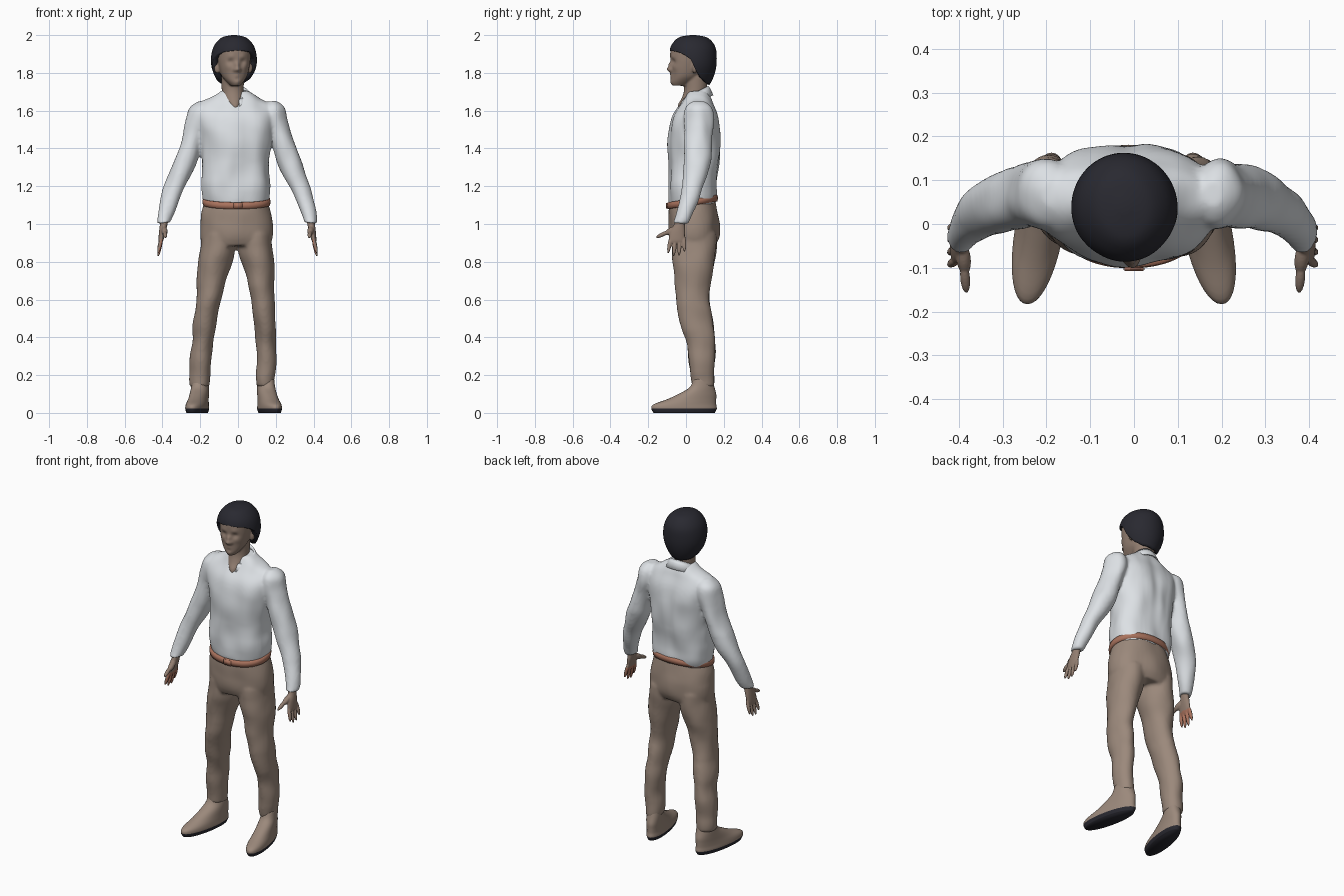
import bpy, bmesh, math
from mathutils import Vector, Matrix, noise

if "Cube" in bpy.data.objects:
    bpy.data.objects.remove(bpy.data.objects["Cube"])


def material(name, rgb):
    m = bpy.data.materials.new(name)
    m.use_nodes = True
    m.diffuse_color = (*rgb, 1)
    m.node_tree.nodes["Principled BSDF"].inputs["Base Color"].default_value = (*rgb, 1)
    return m


SKIN = material("skin tan", (0.29, 0.21, 0.165))
CLOTH = material("trouser tan", (0.33, 0.25, 0.2))
SHIRT = material("shirt white", (0.72, 0.75, 0.78))
BELT = material("belt russet", (0.4, 0.17, 0.11))
DARK = material("hair black", (0.022, 0.022, 0.03))


def smooth_rows(rows, steps):
    """Catmull-Rom interpolation through rows of numbers."""
    out = []
    for i in range(len(rows) - 1):
        a, b, c, d = (rows[min(max(i + k, 0), len(rows) - 1)] for k in (-1, 0, 1, 2))
        for s in range(steps):
            t = s / steps
            out.append([q + t * (r - p) / 2 + t * t * (p - 2.5 * q + 2 * r - d_ / 2)
                        + t ** 3 * (1.5 * (q - r) + (d_ - p) / 2)
                        for p, q, r, d_ in zip(a, b, c, d)])
    return out + [list(rows[-1])]


def around(angle, cx, cy, z, rx, ry, power=2.0):
    """Point on a rounded ring; angle 0 faces the front."""
    s, c = math.sin(angle), -math.cos(angle)
    e = 2 / power
    return Vector((cx + math.copysign(abs(s) ** e, s) * rx,
                   cy + math.copysign(abs(c) ** e, c) * ry, z))


def skin_grid(bm, rings, closed=True, caps=True):
    vs = [[bm.verts.new(p) for p in ring] for ring in rings]
    n = len(vs[0])
    for a, b in zip(vs, vs[1:]):
        for i in range(n if closed else n - 1):
            j = (i + 1) % n
            bm.faces.new((a[i], a[j], b[j], b[i]))
    if caps:
        bm.faces.new(vs[0])
        bm.faces.new(vs[-1])


def loft(bm, rows, power=2.0, n=40, steps=4):
    """Closed body through rows of (cx, cy, z, rx, ry)."""
    skin_grid(bm, [[around(math.tau * i / n, *r, power) for i in range(n)]
                   for r in smooth_rows(rows, steps)])


def ellipsoid(bm, p, q, r):
    p, q = Vector(p), Vector(q)
    turn = (q - p).to_track_quat('Z', 'Y').to_matrix().to_4x4()
    size = Matrix.Diagonal((r, r, (q - p).length / 2, 1))
    bmesh.ops.create_uvsphere(bm, u_segments=16, v_segments=12, radius=1,
                              matrix=Matrix.Translation((p + q) / 2) @ turn @ size)


def finish(name, bm, mats, voxel=0, relax=0, solid=0):
    """Turn a bmesh into a smooth object, fusing its bodies when voxel is set."""
    bmesh.ops.recalc_face_normals(bm, faces=bm.faces)
    me = bpy.data.meshes.new(name)
    bm.to_mesh(me)
    bm.free()
    ob = bpy.data.objects.new(name, me)
    bpy.context.collection.objects.link(ob)
    if voxel:
        mod = ob.modifiers.new("fuse", 'REMESH')
        mod.mode, mod.voxel_size = 'VOXEL', voxel
        mod = ob.modifiers.new("relax", 'SMOOTH')
        mod.factor, mod.iterations = 0.5, relax
        graph = bpy.context.evaluated_depsgraph_get()
        baked = bpy.data.meshes.new_from_object(ob.evaluated_get(graph))
        ob.modifiers.clear()
        ob.data = baked
    if solid:
        mod = ob.modifiers.new("thickness", 'SOLIDIFY')
        mod.thickness, mod.offset = solid, -1
    for m in mats:
        ob.data.materials.append(m)
    ob.data.polygons.foreach_set("use_smooth", [True] * len(ob.data.polygons))
    return ob


def wrinkle(ob, amount, sx, sz):
    moves = [v.normal * amount * noise.noise(Vector((v.co.x * sx, v.co.y * sx, v.co.z * sz)))
             for v in ob.data.vertices]
    for v, m in zip(ob.data.vertices, moves):
        v.co += m


# Shirt: torso and both sleeves fused
bm = bmesh.new()
loft(bm, [(-.008, .036, 1.105, .168, .122), (-.01, .038, 1.15, .177, .13), (-.011, .037, 1.21, .182, .13),
          (-.012, .04, 1.27, .178, .131), (-.012, .047, 1.36, .18, .137), (-.012, .047, 1.45, .19, .139),
          (-.014, .048, 1.52, .205, .134), (-.016, .052, 1.58, .207, .117), (-.016, .06, 1.635, .185, .085),
          (-.016, .063, 1.67, .13, .068), (-.014, .06, 1.705, .07, .05)], 2.3)
ARM = [(.185, .068, 1.648, .02, .03), (.195, .068, 1.615, .057, .07), (.203, .068, 1.55, .066, .082),
       (.228, .066, 1.47, .058, .077), (.255, .062, 1.39, .061, .072), (.283, .055, 1.316, .064, .069),
       (.338, .03, 1.183, .054, .058), (.374, -.01, 1.06, .042, .045), (.386, -.03, 1.005, .034, .038)]
for s in (-1, 1):
    loft(bm, [(s * x - .004, y, z, rx, ry) for x, y, z, rx, ry in ARM])
shirt = finish("shirt", bm, [SHIRT], .009, 5)
wrinkle(shirt, .012, 11, 6)
for v in shirt.data.vertices:  # spine hollow
    if v.co.y > .1:
        v.co.y -= .012 * math.exp(-((v.co.x + .012) / .03) ** 2) * math.exp(-((v.co.z - 1.42) / .16) ** 2)

# Shirt collar, open at the front
bm = bmesh.new()
angles = [math.radians(14 + 332 * i / 40) for i in range(41)]
rings = []
for r, z, dip in ((.066, 1.67, .03), (.07, 1.698, .034), (.082, 1.68, .034), (.098, 1.65, .032)):
    rings.append([around(a, -.014, .052, z - dip * math.cos(a), r, r * .95) for a in angles])
skin_grid(bm, rings, closed=False, caps=False)
finish("shirt_collar", bm, [SHIRT], solid=.006)

# Trousers: hips and both legs fused
bm = bmesh.new()
loft(bm, [(-.006, .036, 1.135, .165, .115), (-.008, .038, 1.07, .18, .128), (-.009, .042, 1.0, .188, .134),
          (-.01, .044, .93, .192, .128), (-.01, .042, .885, .185, .112)], 2.2)
loft(bm, [(-.105, .045, .95, .085, .118), (-.11, .042, .85, .094, .116), (-.125, .04, .78, .087, .108),
          (-.138, .036, .7, .076, .096), (-.156, .035, .6, .064, .089), (-.172, .053, .5, .063, .087),
          (-.185, .074, .4, .06, .08), (-.198, .084, .3, .057, .071), (-.2, .088, .2, .056, .062),
          (-.2, .09, .14, .051, .056)])
loft(bm, [(.088, .045, .95, .085, .118), (.094, .042, .85, .094, .116), (.108, .04, .78, .085, .108),
          (.119, .036, .7, .073, .096), (.13, .035, .6, .063, .089), (.14, .053, .5, .058, .087),
          (.146, .074, .4, .053, .08), (.148, .084, .3, .05, .071), (.147, .088, .2, .049, .062),
          (.146, .09, .14, .047, .056)])
trousers = finish("trousers", bm, [CLOTH], .009, 4)
wrinkle(trousers, .009, 9, 9)

# Belt, a little lower at the front
bm = bmesh.new()
rings = [[around(math.tau * i / 64, -.008, .034, 1.117 + h - .02 * math.cos(math.tau * i / 64),
                 .175 + g, .13 + g, 2.2) for i in range(64)]
         for h, g in ((-.018, -.006), (-.017, .003), (0, .005), (.017, .003), (.018, -.006))]
skin_grid(bm, rings, caps=False)
finish("belt", bm, [BELT])

# Belt buckle
bm = bmesh.new()
bmesh.ops.create_cube(bm, size=1, matrix=Matrix.Translation((.0, -.103, 1.097)) @ Matrix.Diagonal((.05, .008, .034, 1)))
bmesh.ops.bevel(bm, geom=bm.edges[:], offset=.003, segments=2, affect='EDGES')
finish("belt_buckle", bm, [BELT])

# Shoes with dark soles, toes turned out
SHOE = [(0, -.01, 0, .05, .162), (0, -.01, .022, .056, .173), (0, -.006, .045, .054, .166),
        (0, .03, .072, .05, .13), (0, .06, .1, .048, .1), (0, .085, .135, .046, .066), (0, .09, .18, .042, .05)]
for name, ankle, splay in (("right_shoe", -.2, .16), ("left_shoe", .148, -.19)):
    bm = bmesh.new()
    loft(bm, SHOE, 2.1)
    for v in bm.verts:
        v.co.x += ankle + splay * (v.co.y - .09)
    shoe = finish(name, bm, [CLOTH, DARK])
    for p in shoe.data.polygons:
        p.material_index = int(p.center.z < .02)

# Hands: palm, four fingers and a thumb, with redder finger pads
for name, s in (("right_hand", -1), ("left_hand", 1)):
    bm = bmesh.new()
    at = lambda x, y, z: (s * x - .003, y, z)
    loft(bm, [(*at(.384, -.028, 1.04), .022, .026), (*at(.39, -.034, 1.0), .02, .028),
              (*at(.397, -.045, .96), .018, .04), (*at(.405, -.05, .915), .013, .042),
              (*at(.407, -.05, .9), .008, .036)])
    for i, tip in enumerate((.85, .833, .836, .858)):
        y = -.083 + .023 * i
        ellipsoid(bm, at(.398, y + .004, .94), at(.421, y - .012 + .006 * i, tip - .006), .0105)
    ellipsoid(bm, at(.392, -.04, .985), at(.382, -.115, .945), .017)
    ellipsoid(bm, at(.386, -.09, .962), at(.38, -.158, .928), .0115)
    hand = finish(name, bm, [SKIN, BELT], .004, 2)
    for p in hand.data.polygons:
        p.material_index = int(p.center.z < .92 and p.normal.x * s < -.1)

# Head and neck, face shaped by soft bumps and hollows (x, z, spread, push)
place = Matrix.Translation((-.028, .05, 0)) @ Matrix.Rotation(math.radians(10), 4, 'Z') @ Matrix.Translation((0, -.05, 0))
bm = bmesh.new()
loft(bm, [(0, -.032, 1.732, .024, .036), (0, -.02, 1.755, .046, .058), (0, 0, 1.785, .067, .078),
          (0, .01, 1.83, .08, .09), (0, .02, 1.88, .088, .103), (0, .028, 1.93, .088, .108),
          (0, .035, 1.965, .07, .085), (0, .035, 1.985, .04, .05)], 2.2)
loft(bm, [(0, .018, 1.59, .02, .06), (0, .024, 1.63, .038, .068), (0, .038, 1.665, .055, .062),
          (0, .05, 1.71, .058, .06), (0, .05, 1.78, .06, .062)])
for s in (-1, 1):
    ellipsoid(bm, (s * .085, .03, 1.797), (s * .092, .04, 1.865), .017)
head = finish("head", bm, [SKIN], .0055, 3)
FACE = [(0, 1.82, .011, .022), (0, 1.845, .01, .012), (0, 1.785, .015, .007), (0, 1.768, .008, -.004),
        (0, 1.746, .016, .008)]
for s in (-1, 1):
    FACE += [(s * .032, 1.86, .012, -.009), (s * .032, 1.884, .012, .004),
             (s * .045, 1.83, .014, .004), (s * .014, 1.815, .007, .006)]
for v in head.data.vertices:
    if v.co.y < .0 and v.co.z > 1.73:
        v.co.y -= sum(k * math.exp(-((v.co.x - x) ** 2 + (v.co.z - z) ** 2) / (2 * w * w)) for x, z, w, k in FACE)
head.data.transform(place)

# Hair: a cap whose lower edge follows the hairline around the head
EDGE = [(0, 1.92), (40, 1.912), (60, 1.895), (76, 1.87), (88, 1.81), (105, 1.768), (130, 1.745), (180, 1.735)]
SHAPE = smooth_rows([(2.0, .012, .014), (1.99, .058, .07), (1.965, .09, .102), (1.93, .111, .121),
                     (1.88, .121, .126), (1.83, .118, .123), (1.78, .1, .11), (1.73, .072, .085)], 6)


def pick(table, key, sign=1):
    for a, b in zip(table, table[1:]):
        if sign * a[0] <= sign * key <= sign * b[0]:
            t = (key - a[0]) / (b[0] - a[0])
            return [p + t * (q - p) for p, q in zip(a[1:], b[1:])]
    return table[-1][1:]


bm = bmesh.new()
rings = []
for k in range(29):
    ring = []
    for i in range(72):
        a = math.tau * i / 72
        low = pick(EDGE, min(math.degrees(a), 360 - math.degrees(a)))[0]
        z = 2.0 - (2.0 - low) * (k / 28) ** 1.5
        rx, ry = pick(SHAPE, z, -1)
        ring.append(around(a, .004, .036, z, rx, ry))
    rings.append(ring)
skin_grid(bm, rings, caps=False)
bm.verts.ensure_lookup_table()
bm.faces.new(bm.verts[:72])
hair = finish("hair", bm, [DARK], solid=.032)
hair.data.transform(place)
